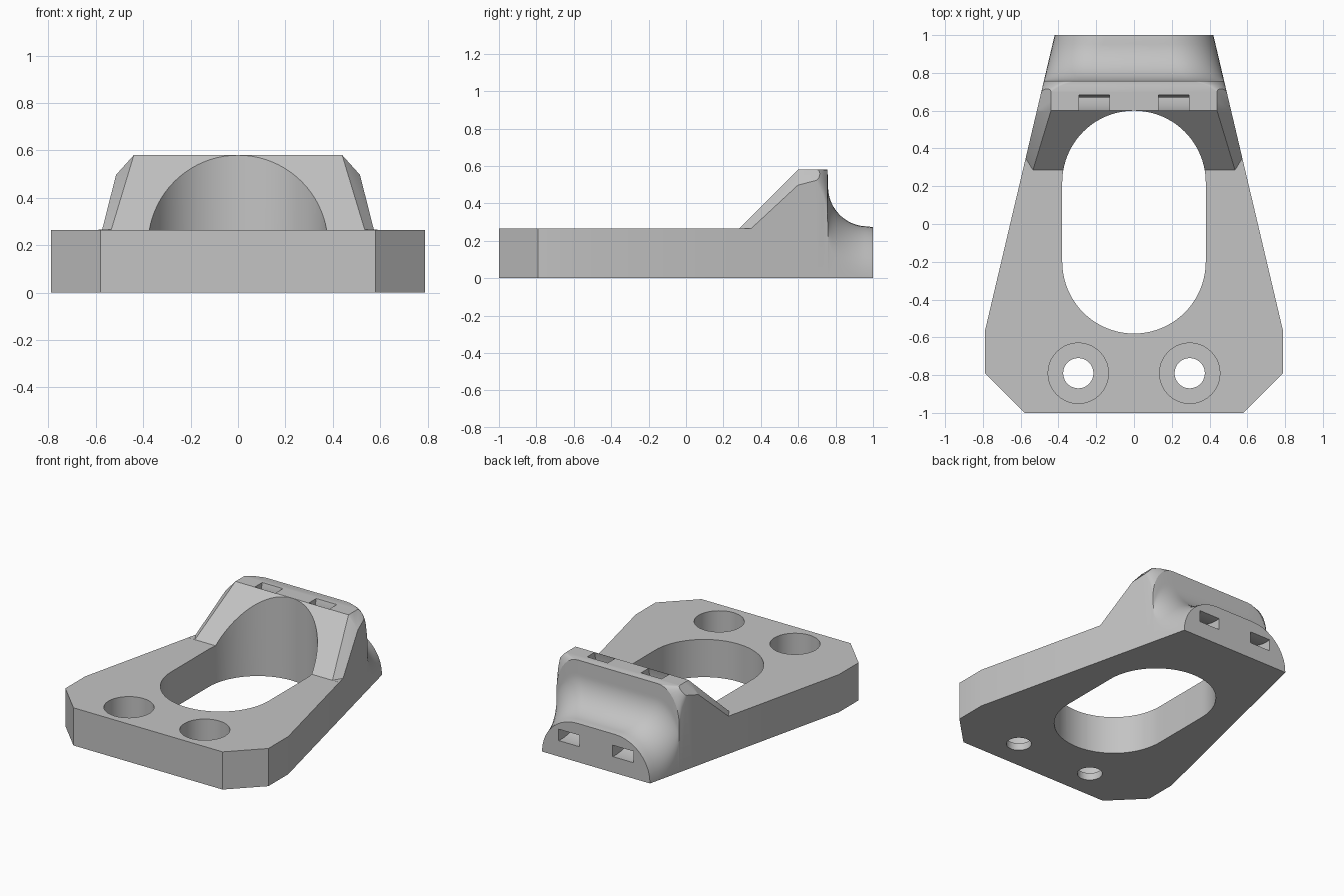
import bpy, bmesh
from math import sin, cos, pi, radians
from mathutils import Vector

if "Cube" in bpy.data.objects:
    bpy.data.objects.remove(bpy.data.objects["Cube"])

grey = bpy.data.materials.new("plain_grey")
grey.use_nodes = True
colour = (0.55, 0.55, 0.55, 1)
grey.diffuse_color = colour
grey.node_tree.nodes["Principled BSDF"].inputs["Base Color"].default_value = colour


def finish(name, bm):
    bmesh.ops.remove_doubles(bm, verts=bm.verts, dist=0.0004)
    bmesh.ops.recalc_face_normals(bm, faces=bm.faces)
    mesh = bpy.data.meshes.new(name)
    bm.to_mesh(mesh)
    bm.free()
    mesh.materials.append(grey)
    obj = bpy.data.objects.new(name, mesh)
    bpy.context.collection.objects.link(obj)
    return obj


def loft(name, rings):
    """Skin a list of equal point rings and cap both ends."""
    bm = bmesh.new()
    rows = [[bm.verts.new(p) for p in ring] for ring in rings]
    n = len(rows[0])
    for a, b in zip(rows, rows[1:]):
        for i in range(n):
            j = (i + 1) % n
            bm.faces.new((a[i], a[j], b[j], b[i]))
    bm.faces.new(rows[0])
    bm.faces.new(rows[-1])
    return finish(name, bm)


def cut(body, cutter):
    mod = body.modifiers.new("cut", "BOOLEAN")
    mod.operation = "DIFFERENCE"
    mod.solver = "EXACT"
    mod.object = cutter
    cutter.hide_render = True
    bpy.context.view_layer.objects.active = body
    bpy.ops.object.modifier_apply(modifier=mod.name)
    bpy.data.objects.remove(cutter)


def half_width(y):
    return 0.79 - 0.37 * (y + 0.57) / 1.57


def section(y, w, h, a=0.0, b=0.0, steps=10):
    """Upright cross-section with elliptical upper corners."""
    arc = [(w - a + a * cos(pi / 2 * i / steps), h - b + b * sin(pi / 2 * i / steps))
           for i in range(steps + 1)]
    side = [(w, 0)] + arc
    return [(x, y, z) for x, z in side] + [(-x, y, z) for x, z in reversed(side)]


# Tapered plate, sloped upright and concave back
base_h, top_h = 0.265, 0.58
sections = [section(-1, 0.58, base_h), section(-0.79, 0.79, base_h),
            section(-0.57, 0.79, base_h)]
for y, h, a, b in [(0.285, base_h, 0, 0), (0.6, top_h, 0, 0), (0.65, top_h, 0.015, 0.02),
                   (0.7, top_h, 0.05, 0.07), (0.735, top_h, 0.1, 0.14),
                   (0.757, top_h, 0.165, 0.25)]:
    sections.append(section(y, half_width(y), h, a, b))
groove_y, groove_z, groove_r = 0.97, 0.49, 0.213
for i in range(19):
    t = i / 18
    ang = pi + t * pi / 2
    y = groove_y + groove_r * cos(ang) + 0.003 * (1 - t)
    sections.append(section(y, half_width(y), groove_z + groove_r * sin(ang),
                            0.175 + 0.095 * t, 0.25 + 0.02 * t))
sections.append(section(1, 0.42, 0.272, 0.27, 0.27))
body = loft("mount_body", sections)

# Flat bevels on the shoulders of the upright
bevels = [((0.535, 0.285, 0.265), (0.0205, -0.0126, 0.0188)),
          ((0.44, 0.6, 0.58), (0.1, 0, 0.09))]
for s in (1, -1):
    for point, normal in bevels:
        bm = bmesh.new()
        bmesh.ops.create_cube(bm, size=1)
        for v in bm.verts:
            v.co = Vector((s * (0.55 + v.co.x * 0.5), 0.55 + v.co.y * 0.6, 0.5655 + v.co.z * 0.6))
        cutaway = bmesh.ops.bisect_plane(
            bm, geom=bm.verts[:] + bm.edges[:] + bm.faces[:],
            plane_co=(s * point[0], point[1], point[2]),
            plane_no=(s * normal[0], normal[1], normal[2]), clear_inner=True)
        edges = [e for e in cutaway["geom_cut"] if isinstance(e, bmesh.types.BMEdge)]
        bmesh.ops.contextual_create(bm, geom=edges)
        cut(body, finish("bevel_cutter", bm))

# Long central opening
r, mid = 0.38, 0.21
outline = []
for centre, start in ((0.22, 0), (-0.2, pi)):
    outline += [(r * cos(start + pi * i / 40), centre + r * sin(start + pi * i / 40))
                for i in range(41)]
cut(body, loft("opening_cutter", [[(x, y, z) for x, y in outline] for z in (-0.1, 0.9)]))


# Counterbored screw holes
def hole(x, y, radius, z0, z1, n=40):
    ring = [(x + radius * cos(2 * pi * i / n), y + radius * sin(2 * pi * i / n)) for i in range(n)]
    cut(body, loft("hole_cutter", [[(px, py, z) for px, py in ring] for z in (z0, z1)]))


for s in (1, -1):
    hole(s * 0.295, -0.79, 0.16, 0.05, 0.4)
    hole(s * 0.295, -0.79, 0.08, -0.1, 0.2)

# Curved strap channels running from the top edge to the back face
angles = [radians(140 + 142 * i / 28) for i in range(29)]
band = [(groove_y + 0.3 * cos(a), groove_z + 0.3 * sin(a)) for a in angles]
band += [(groove_y + 0.38 * cos(a), groove_z + 0.38 * sin(a)) for a in reversed(angles)]
for s in (1, -1):
    cut(body, loft("channel_cutter", [[(s * x, y, z) for y, z in band] for x in (0.13, 0.29)]))

# Smooth curves, crisp edges
bpy.ops.object.select_all(action="DESELECT")
body.select_set(True)
bpy.context.view_layer.objects.active = body
bpy.ops.object.shade_smooth_by_angle(angle=radians(25))
